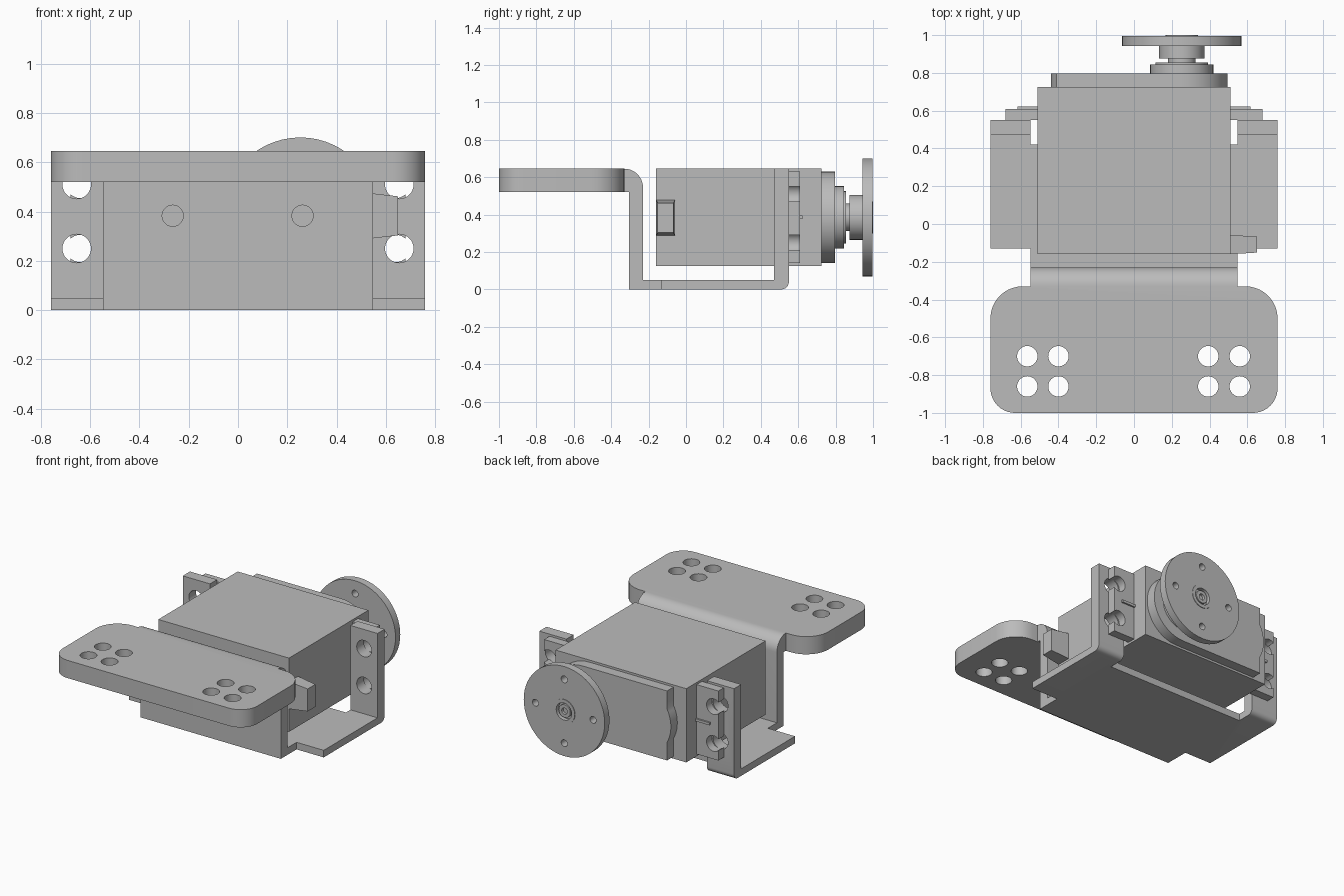
import bpy, bmesh, math
from mathutils import Vector

if "Cube" in bpy.data.objects:
    bpy.data.objects.remove(bpy.data.objects["Cube"])

grey = bpy.data.materials.new("plain_grey")
grey.diffuse_color = (0.5, 0.5, 0.5, 1)
grey.use_nodes = True
grey.node_tree.nodes["Principled BSDF"].inputs["Base Color"].default_value = grey.diffuse_color


def prism(name, pts, axis, lo, hi, end_scale=1.0):
    """Extrude a 2D outline along x (pts are y,z), y (pts are x,z) or z (pts are x,y)."""
    bm = bmesh.new()
    cx = sum(p[0] for p in pts) / len(pts)
    cy = sum(p[1] for p in pts) / len(pts)

    def place(a, b, c):
        return {"x": (c, a, b), "y": (a, c, b), "z": (a, b, c)}[axis]

    bot = [bm.verts.new(place(a, b, lo)) for a, b in pts]
    top = [bm.verts.new(place(cx + (a - cx) * end_scale, cy + (b - cy) * end_scale, hi)) for a, b in pts]
    bm.faces.new(bot)
    bm.faces.new(top)
    n = len(pts)
    for i in range(n):
        bm.faces.new((bot[i], bot[(i + 1) % n], top[(i + 1) % n], top[i]))
    bmesh.ops.recalc_face_normals(bm, faces=bm.faces)
    me = bpy.data.meshes.new(name)
    bm.to_mesh(me)
    bm.free()
    me.materials.append(grey)
    ob = bpy.data.objects.new(name, me)
    bpy.context.collection.objects.link(ob)
    return ob


def arc(cx, cy, r, a0, a1, n=10):
    return [(cx + r * math.cos(math.radians(a0 + (a1 - a0) * i / n)),
             cy + r * math.sin(math.radians(a0 + (a1 - a0) * i / n))) for i in range(n + 1)]


def circle(cx, cy, r, n=32):
    return arc(cx, cy, r, 0, 360, n)[:-1]


def rect(a0, a1, b0, b1):
    return [(a0, b0), (a1, b0), (a1, b1), (a0, b1)]


def combine(ob, others, op):
    """Apply booleans and remove the helper solids."""
    bpy.context.view_layer.objects.active = ob
    for other in others:
        m = ob.modifiers.new("bool", "BOOLEAN")
        m.operation, m.solver, m.object = op, "EXACT", other
        bpy.ops.object.modifier_apply(modifier=m.name)
        bpy.data.objects.remove(other)


def holes(ob, centres, r, axis, lo, hi):
    combine(ob, [prism("cutter", circle(a, b, r), axis, lo, hi) for a, b in centres], "DIFFERENCE")


# Bracket: wall with rolled top, floor, side arms with uprights, mounting plate
bracket = prism("bracket", [(-0.33, 0.645)] + arc(-0.33, 0.545, 0.1, 90, 0)
                + [(-0.23, 0.05), (0.42, 0.05), (0.42, 0), (-0.305, 0), (-0.305, 0.52), (-0.33, 0.52)],
                "x", -0.548, 0.548)
arm = [(-0.13, 0)] + arc(0.51, 0.04, 0.04, -90, 0, 6) + [(0.55, 0.645), (0.47, 0.645), (0.47, 0.05), (-0.13, 0.05)]
plate = prism("mounting_plate",
              arc(-0.63, -0.87, 0.13, 180, 270) + arc(0.63, -0.87, 0.13, 270, 360)
              + arc(0.59, -0.50, 0.17, 0, 90) + arc(-0.59, -0.50, 0.17, 90, 180), "z", 0.52, 0.645)
arms = [prism("arm", arm, "x", min(s * 0.548, s * 0.76), max(s * 0.548, s * 0.76)) for s in (-1, 1)]
combine(bracket, arms + [plate], "UNION")
holes(bracket, [(x, y) for x in (-0.565, -0.4, 0.393, 0.56) for y in (-0.70, -0.86)], 0.054, "z", 0.45, 0.7)
holes(bracket, [(-0.265, 0.383), (0.262, 0.383)], 0.043, "y", -0.4, -0.2)
holes(bracket, [(s * 0.655, z) for s in (-1, 1) for z in (0.25, 0.51)], 0.058, "y", 0.44, 0.6)

# Servo case and its end cap
prism("servo_case", rect(-0.51, 0.51, 0.125, 0.645), "y", -0.16, 0.725)
H = 0.385
cap = prism("case_cap", [(-0.41, H - 0.245)] + arc(0.25, H, 0.245, -90, 90, 24) + [(-0.41, H + 0.245)]
            + arc(-0.195, H, 0.245, 151, 209, 10), "y", 0.725, 0.797)

# Mounting ears with open screw holes, and small ribs behind them
for s, side in ((-1, "left"), (1, "right")):
    ear = prism(side + "_ear", rect(min(s * 0.51, s * 0.68), max(s * 0.51, s * 0.68), 0.14, 0.63), "y", 0.55, 0.61)
    holes(ear, [(s * 0.642, z) for z in (0.25, 0.51)], 0.055, "y", 0.5, 0.7)
    prism(side + "_rib", rect(min(s * 0.51, s * 0.617), max(s * 0.51, s * 0.617), 0.376, 0.394), "y", 0.61, 0.622)

# Cable plug, tapering outward
prism("cable_plug", rect(-0.16, -0.058, 0.287, 0.478), "x", 0.51, 0.65, 0.83)

# Output shaft stack
X = 0.253
for name, r, y0, y1 in (("shaft_collar", 0.167, 0.797, 0.845), ("collar_step", 0.14, 0.845, 0.855),
                        ("shaft", 0.073, 0.855, 0.875), ("horn_hub", 0.12, 0.875, 0.945)):
    prism(name, circle(X, H, r, 40), "y", y0, y1)

# Round horn with four screw holes and a recessed centre screw
horn = prism("horn_disc", circle(X, H, 0.316, 56), "y", 0.943, 0.996)
combine(horn, [prism("lip", circle(X, H, 0.085), "y", 0.97, 1.0)], "UNION")
holes(horn, [(X, H)], 0.06, "y", 0.97, 1.1)
holes(horn, [(X + 0.225 * a, H + 0.225 * b) for a, b in ((1, 0), (-1, 0), (0, 1), (0, -1))], 0.024, "y", 0.9, 1.1)
screw = prism("centre_screw", circle(X, H, 0.045), "y", 0.965, 0.993)
holes(screw, [(X, H)], 0.022, "y", 0.975, 1.1)

# Smooth the round walls, keep edges sharp
for ob in bpy.context.scene.objects:
    ob.select_set(True)
bpy.context.view_layer.objects.active = bracket
bpy.ops.object.shade_smooth_by_angle(angle=math.radians(30))
